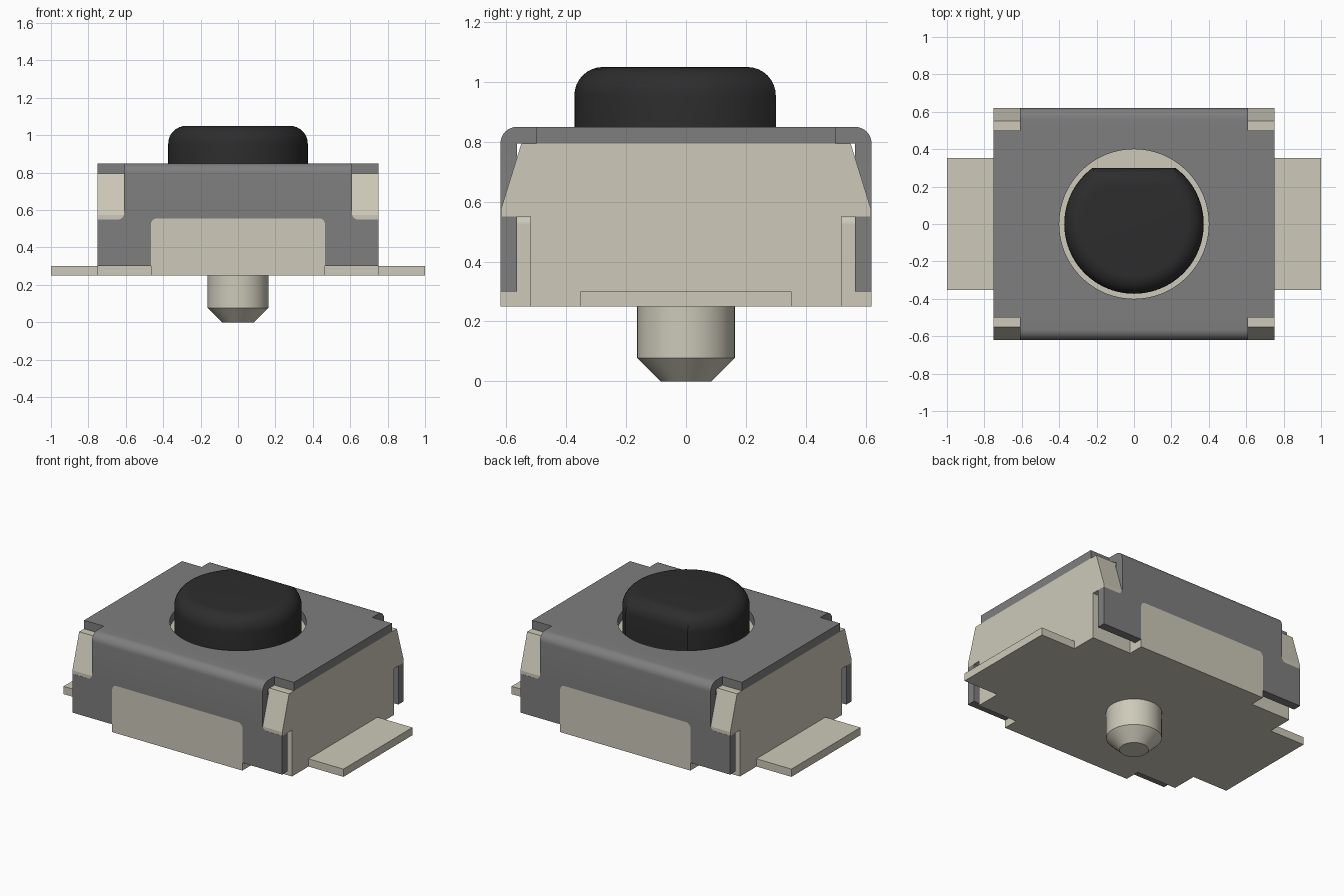
import bpy, bmesh, math
from mathutils import Vector

if "Cube" in bpy.data.objects:
    bpy.data.objects.remove(bpy.data.objects["Cube"], do_unlink=True)


def material(name, rgb):
    m = bpy.data.materials.new(name)
    m.use_nodes = True
    m.diffuse_color = (*rgb, 1)
    bsdf = next(n for n in m.node_tree.nodes if n.type == 'BSDF_PRINCIPLED')
    bsdf.inputs["Base Color"].default_value = (*rgb, 1)
    bsdf.inputs["Roughness"].default_value = 0.6
    return m


BEIGE = material("warm beige", (0.61, 0.59, 0.49))
GREY = material("shell grey", (0.21, 0.21, 0.21))
BLACK = material("button black", (0.026, 0.026, 0.026))


def finish(name, bm, mat, smooth=False):
    bmesh.ops.recalc_face_normals(bm, faces=bm.faces)
    me = bpy.data.meshes.new(name)
    bm.to_mesh(me)
    bm.free()
    me.materials.append(mat)
    ob = bpy.data.objects.new(name, me)
    bpy.context.collection.objects.link(ob)
    if smooth:
        smooth_sharp(ob)
    return ob


def smooth_sharp(ob):
    bpy.ops.object.select_all(action='DESELECT')
    ob.select_set(True)
    bpy.context.view_layer.objects.active = ob
    bpy.ops.object.shade_smooth_by_angle(angle=math.radians(30))


def loft(name, rings, mat, smooth=False):
    """Skin a stack of equal-length rings and cap both ends."""
    bm = bmesh.new()
    vs = [[bm.verts.new(p) for p in ring] for ring in rings]
    n = len(vs[0])
    for a, b in zip(vs, vs[1:]):
        for i in range(n):
            j = (i + 1) % n
            bm.faces.new((a[i], a[j], b[j], b[i]))
    bm.faces.new(vs[0])
    bm.faces.new(vs[-1])
    return finish(name, bm, mat, smooth)


def prism(name, pts, axis, lo, hi, mat):
    """Extrude a profile: (y, z) along x, (x, z) along y, or (x, y) along z."""
    def place(p, t):
        c = list(p)
        c.insert("xyz".index(axis), t)
        return Vector(c)
    return loft(name, [[place(p, t) for p in pts] for t in (lo, hi)], mat)


def box(name, lo, hi, mat):
    x0, y0, x1, y1 = lo[0], lo[1], hi[0], hi[1]
    return prism(name, [(x0, y0), (x1, y0), (x1, y1), (x0, y1)], "z", lo[2], hi[2], mat)


def arc(cx, cy, r, a0, a1, n=8):
    return [(cx + r * math.cos(math.radians(a0 + (a1 - a0) * i / n)),
             cy + r * math.sin(math.radians(a0 + (a1 - a0) * i / n))) for i in range(n + 1)]


def mirrored(half):
    """Complete a right-hand half profile, listed bottom to top, about its first axis."""
    return half + [(-u, v) for u, v in reversed(half)]


def circle(r, z, n=64):
    return [(r * math.cos(2 * math.pi * i / n), r * math.sin(2 * math.pi * i / n), z)
            for i in range(n)]


# Moulded body core, with its lower edges set back behind the shell legs
prism("body_core", mirrored([(0.52, 0.25), (0.52, 0.55), (0.55, 0.55), (0.55, 0.795)]),
      "x", -0.75, 0.75, BEIGE)

# Window outline shared by the body panels and the shell openings
window = [(0.465, 0.25)] + arc(0.435, 0.525, 0.03, 0, 90)

# Flush panels and sloped corner wedges, front and back
for s, side in ((-1, "front"), (1, "back")):
    lo, hi = sorted((s * 0.52, s * 0.62))
    prism(f"body_panel_{side}", mirrored(window), "y", lo, hi, BEIGE)
    for t, hand in ((-1, "right"), (1, "left")):
        x0, x1 = sorted((t * 0.61, t * 0.75))
        prism(f"corner_wedge_{side}_{hand}",
              [(s * 0.55, 0.55), (s * 0.619, 0.55), (s * 0.619, 0.573), (s * 0.55, 0.795)],
              "x", x0, x1, BEIGE)

# Flat solder leads
for t, hand in ((-1, "right"), (1, "left")):
    x0, x1 = sorted((t * 0.75, t))
    box(f"lead_{hand}", (x0, -0.352, 0.25), (x1, 0.352, 0.30), BEIGE)

# Locating peg with chamfered tip
loft("locating_peg", [circle(0.085, 0), circle(0.163, 0.077), circle(0.163, 0.25)], BEIGE, True)

# Folded sheet shell: U-shaped section with rounded outer bends
section = mirrored([(0.565, 0.30), (0.62, 0.30)] + arc(0.565, 0.795, 0.055, 0, 90))
inner = [(-0.565, 0.795), (0.565, 0.795)]
shell = prism("metal_shell", section[1:-1] + [(-0.565, 0.30)] + inner + [(0.565, 0.30)],
              "x", -0.75, 0.75, GREY)

# Cut the actuator hole, the lower windows and the corner notches
cutters = [loft("hole_cutter", [circle(0.40, 0.7), circle(0.40, 1.0)], GREY),
           prism("window_cutter", mirrored([(0.465, 0.1)] + window[1:]), "y", -0.8, 0.8, GREY)]
for s in (-1, 1):
    for t in (-1, 1):
        notch = [(0.9, 0.55)] + arc(0.64, 0.58, 0.03, 270, 180) + [(0.61, 1.0), (0.9, 1.0)]
        lo, hi = sorted((s * 0.5, s * 0.8))
        cutters.append(prism("notch_cutter", [(t * x, z) for x, z in notch], "y", lo, hi, GREY))
for c in cutters:
    c.hide_render = True
    mod = shell.modifiers.new("cut", 'BOOLEAN')
    mod.operation = 'DIFFERENCE'
    mod.solver = 'EXACT'
    mod.object = c
bpy.context.view_layer.update()
cut_mesh = bpy.data.meshes.new_from_object(
    shell.evaluated_get(bpy.context.evaluated_depsgraph_get()))
shell.modifiers.clear()
shell.data = cut_mesh
for c in cutters:
    bpy.data.objects.remove(c, do_unlink=True)
smooth_sharp(shell)


# Push button: round with one flat at the back and a rolled top edge
def button_ring(inset, z):
    r, flat = 0.373 - inset, 0.30 - inset
    a = math.degrees(math.asin(flat / r))
    return [(x, y, z) for x, y in arc(0, 0, r, 180 - a, 360 + a, 64)]


roll = 0.095
rings = [button_ring(0, 0.795)]
for i in range(9):
    a = math.pi / 2 * i / 8
    rings.append(button_ring(roll * (1 - math.cos(a)), 1.05 - roll * (1 - math.sin(a))))
loft("push_button", rings, BLACK, True)
